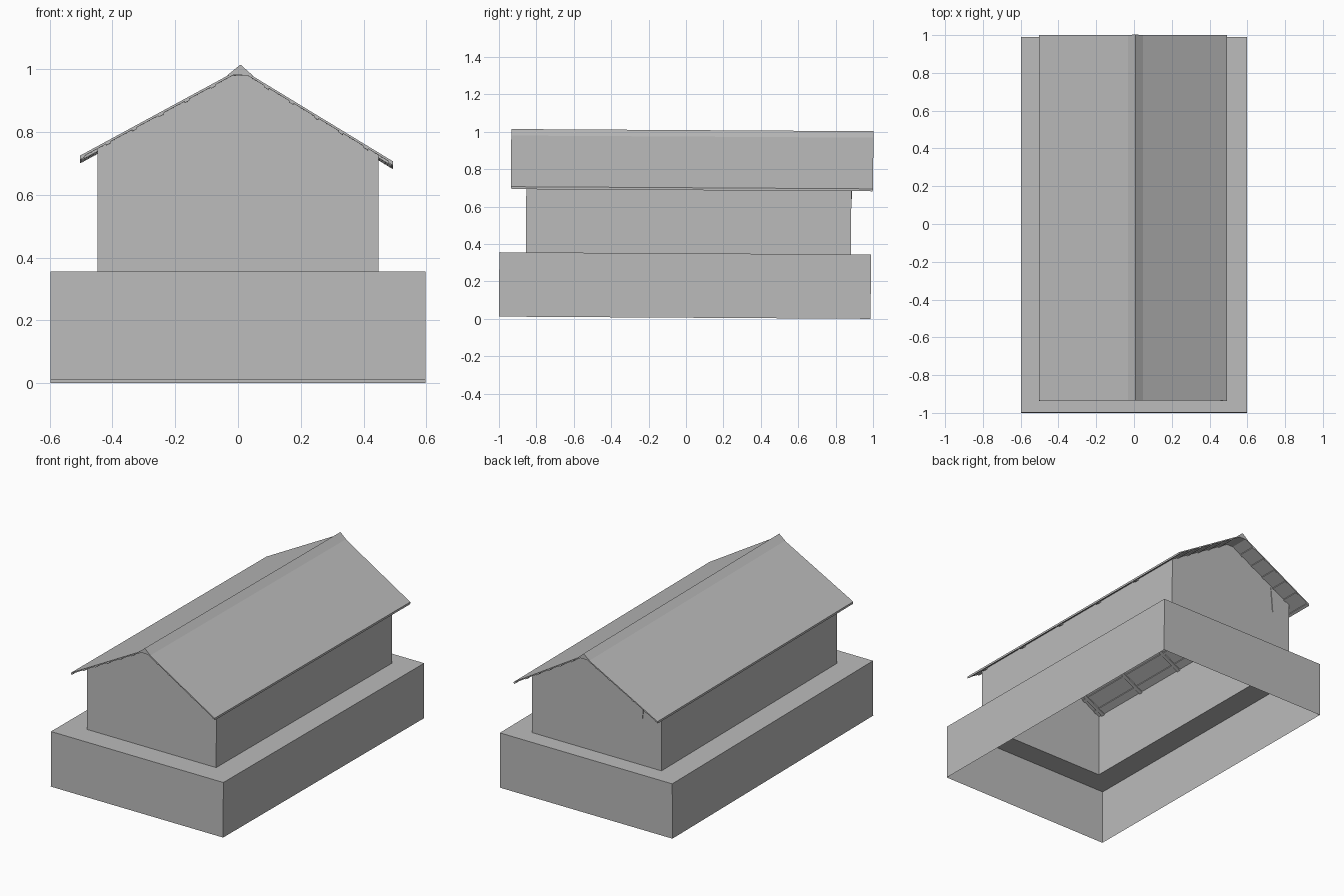
import bpy
import bmesh
from mathutils import Matrix, Vector

cube = bpy.data.objects.get("Cube")
if cube:
    bpy.data.objects.remove(cube, do_unlink=True)

grey = bpy.data.materials.new("plain_grey")
grey.use_nodes = True
grey.diffuse_color = (0.5, 0.5, 0.5, 1)
grey.node_tree.nodes["Principled BSDF"].inputs["Base Color"].default_value = (0.5, 0.5, 0.5, 1)

# The whole building leans very slightly towards the back
LEAN = Matrix.Translation((0, 0, 0.006)) @ Matrix.Rotation(-0.006, 4, "X")


def finish(name, bm):
    bm.transform(LEAN)
    mesh = bpy.data.meshes.new(name)
    bm.to_mesh(mesh)
    bm.free()
    mesh.materials.append(grey)
    obj = bpy.data.objects.new(name, mesh)
    bpy.context.collection.objects.link(obj)
    return obj


def prism(profile, y0, y1, bm=None):
    """Extrude an x-z profile along y."""
    bm = bm or bmesh.new()
    face = bm.faces.new([bm.verts.new((x, y0, z)) for x, z in profile])
    ext = bmesh.ops.extrude_face_region(bm, geom=[face], use_keep_orig=True)
    verts = [g for g in ext["geom"] if isinstance(g, bmesh.types.BMVert)]
    bmesh.ops.translate(bm, verts=verts, vec=(0, y1 - y0, 0))
    bmesh.ops.recalc_face_normals(bm, faces=bm.faces)
    return bm


def remove_faces(bm, test):
    bm.normal_update()
    bmesh.ops.delete(bm, geom=[f for f in bm.faces if test(f)], context="FACES_ONLY")


BASE_TOP = 0.344
WALL_X, WALL_FRONT, WALL_BACK = 0.448, -0.858, 0.88
ROOF_FRONT, ROOF_BACK = -0.94, 0.996
RIDGE = Vector((0.008, 0.99))
EAVES = {"left": Vector((0.493, 0.695)), "right": Vector((-0.503, 0.713))}


def on_slope(side, t, drop=0.0):
    """Point a fraction t of the way down a roof slope."""
    p = RIDGE.lerp(EAVES[side], t)
    return (p.x, p.y - drop)


def slope_height(side, x):
    return on_slope(side, (x - RIDGE.x) / (EAVES[side].x - RIDGE.x))[1]


# Hollow plinth: four sides, open underneath
B = 0.597
bm = prism([(-B, 0), (B, 0), (B, BASE_TOP), (-B, BASE_TOP)], -1.0, 0.987)
remove_faces(bm, lambda f: abs(f.normal.z) > 0.9)
finish("base_sides", bm)

# Ledge around the foot of the walls
bm = bmesh.new()
outer = [(-B, -1.0), (B, -1.0), (B, 0.987), (-B, 0.987)]
inner = [(-WALL_X, WALL_FRONT), (WALL_X, WALL_FRONT), (WALL_X, WALL_BACK), (-WALL_X, WALL_BACK)]
ring = [[bm.verts.new((x, y, BASE_TOP)) for x, y in loop] for loop in (outer, inner)]
for i in range(4):
    j = (i + 1) % 4
    bm.faces.new((ring[0][i], ring[0][j], ring[1][j], ring[1][i]))
finish("base_ledge", bm)

# Walls with gables, open to the roof and to the plinth
bm = prism([(-WALL_X, BASE_TOP), (WALL_X, BASE_TOP),
            (WALL_X, slope_height("left", WALL_X) - 0.006),
            (RIDGE.x, RIDGE.y - 0.006),
            (-WALL_X, slope_height("right", -WALL_X) - 0.006)], WALL_FRONT, WALL_BACK)
remove_faces(bm, lambda f: abs(f.normal.z) > 0.5)
finish("walls", bm)

# Roof slopes with battens along them and rafters down them
for side in EAVES:
    finish(side + "_roof_slope", prism(
        [on_slope(side, 0), on_slope(side, 1), on_slope(side, 1, 0.008), on_slope(side, 0, 0.008)],
        ROOF_FRONT, ROOF_BACK))

    bm = bmesh.new()
    for i in range(6):
        t = 0.17 + 0.163 * i
        a, b = t - 0.015, t + 0.015
        prism([on_slope(side, a, 0.007), on_slope(side, b, 0.007),
               on_slope(side, b, 0.013), on_slope(side, a, 0.013)],
              ROOF_FRONT + 0.002, ROOF_BACK - 0.002, bm)
    finish(side + "_battens", bm)

    bm = bmesh.new()
    for i in range(5):
        y = -0.82 + 0.345 * i
        prism([on_slope(side, 0, 0.007), on_slope(side, 0.99, 0.007),
               on_slope(side, 0.99, 0.016), on_slope(side, 0, 0.016)],
              y - 0.012, y + 0.012, bm)
    finish(side + "_rafters", bm)

# Folded cap along the ridge
cap = [on_slope("right", 0.08, -0.002), (RIDGE.x, 1.003), on_slope("left", 0.08, -0.002)]
finish("ridge_cap", prism(cap, ROOF_FRONT, ROOF_BACK))

# Small pointed sliver of wood showing through the back gable
finish("gable_sliver", prism([(-0.335, 0.79), (-0.305, 0.8), (-0.32, 0.64)],
                             WALL_BACK - 0.01, WALL_BACK + 0.004))
